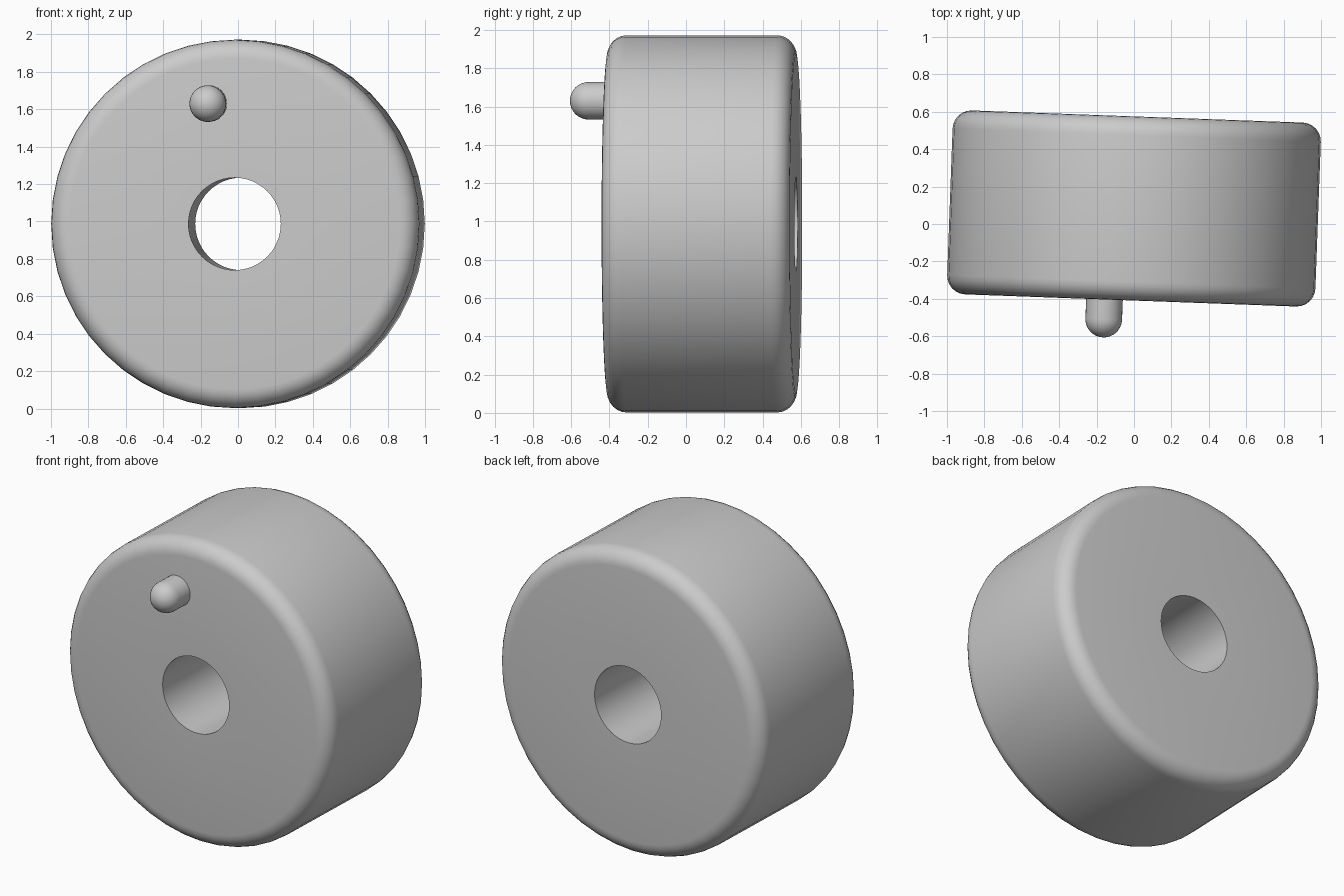
import bpy, bmesh
from math import sin, cos, pi, radians
from mathutils import Matrix, Vector

cube = bpy.data.objects.get("Cube")
if cube:
    bpy.data.objects.remove(cube, do_unlink=True)

grey = bpy.data.materials.new("plain grey")
grey.use_nodes = True
COLOUR = (0.6, 0.6, 0.6, 1)
grey.diffuse_color = COLOUR
grey.node_tree.nodes["Principled BSDF"].inputs["Base Color"].default_value = COLOUR

# The whole model is turned slightly about the vertical
CENTRE = Vector((0, 0.083, 0.987))
PLACE = Matrix.Translation(CENTRE) @ Matrix.Rotation(radians(-2.1), 4, "Z")


def arc(r, y, radius, start, end, steps):
    """Points (radius, depth) along an arc around (r, y)."""
    angles = [start + (end - start) * i / steps for i in range(steps + 1)]
    return [(r + radius * cos(a), y + radius * sin(a)) for a in angles]


def lathe(name, profile, sides, closed, offset=(0, 0, 0)):
    """Revolve a (radius, depth) profile about the y axis."""
    bm = bmesh.new()
    verts = [bm.verts.new((r, y, 0)) for r, y in profile]
    pairs = list(zip(verts, verts[1:]))
    if closed:
        pairs.append((verts[-1], verts[0]))
    edges = [bm.edges.new(p) for p in pairs]
    bmesh.ops.spin(bm, geom=verts + edges, cent=(0, 0, 0), axis=(0, 1, 0),
                   angle=2 * pi, steps=sides, use_duplicate=False)
    bmesh.ops.remove_doubles(bm, verts=bm.verts, dist=0.0002)
    bmesh.ops.recalc_face_normals(bm, faces=bm.faces)
    mesh = bpy.data.meshes.new(name)
    bm.to_mesh(mesh)
    bm.free()
    mesh.materials.append(grey)
    obj = bpy.data.objects.new(name, mesh)
    bpy.context.collection.objects.link(obj)
    obj.matrix_world = PLACE @ Matrix.Translation(offset)
    bpy.ops.object.select_all(action="DESELECT")
    obj.select_set(True)
    bpy.context.view_layer.objects.active = obj
    bpy.ops.object.shade_smooth_by_angle(angle=radians(35))
    return obj


# Thick disc with rounded rims and a hole through the middle
R, HALF, ROUND, HOLE = 0.985, 0.492, 0.1, 0.247
rim = arc(R - ROUND, -HALF + ROUND, ROUND, -pi / 2, 0, 6)
rim += arc(R - ROUND, HALF - ROUND, ROUND, 0, pi / 2, 6)
lathe("wheel_body", [(HOLE, -HALF)] + rim + [(HOLE, HALF)], 48, True)

# Round-ended pin standing out of the front face
PIN = 0.098
dome = arc(0, -0.695 + PIN, PIN, -pi / 2, 0, 8)
lathe("crank_pin", dome + [(PIN, -0.4), (0, -0.4)], 32, False, (-0.14, 0, 0.643))
